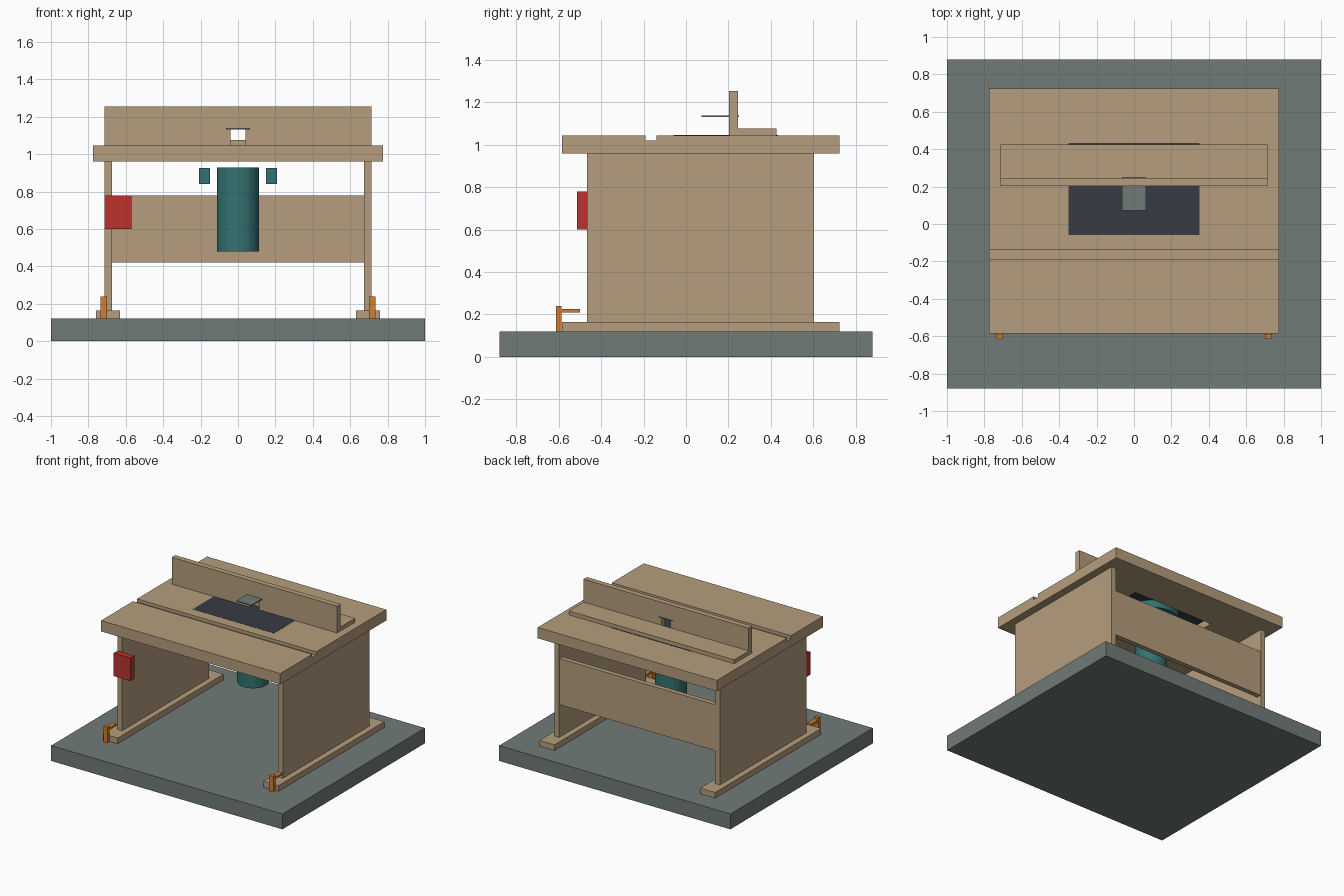
import bpy

if "Cube" in bpy.data.objects:
    bpy.data.objects.remove(bpy.data.objects["Cube"])


def material(name, rgb):
    m = bpy.data.materials.new(name)
    m.diffuse_color = (*rgb, 1)
    m.use_nodes = True
    m.node_tree.nodes["Principled BSDF"].inputs["Base Color"].default_value = m.diffuse_color
    return m


wood = material("wood", (0.46, 0.34, 0.205))
grey = material("floor_grey", (0.165, 0.198, 0.188))
dark = material("dark_plate", (0.038, 0.043, 0.057))
teal = material("teal_metal", (0.034, 0.17, 0.17))
red = material("switch_red", (0.50, 0.032, 0.027))
orange = material("clamp_orange", (0.64, 0.21, 0.032))


def box(name, x, y, z, mat):
    """Axis-aligned box from (min, max) pairs."""
    bpy.ops.mesh.primitive_cube_add(
        size=1, location=[(a + b) / 2 for a, b in (x, y, z)])
    ob = bpy.context.object
    ob.name = name
    ob.scale = [b - a for a, b in (x, y, z)]
    bpy.ops.object.transform_apply(location=False, rotation=False, scale=True)
    if mat:
        ob.data.materials.append(mat)
    return ob


def cylinder(name, r, y, z, mat):
    """Upright smooth cylinder on the x = 0 plane."""
    bpy.ops.mesh.primitive_cylinder_add(
        vertices=48, radius=r, depth=z[1] - z[0], location=(0, y, sum(z) / 2))
    ob = bpy.context.object
    ob.name = name
    ob.data.materials.append(mat)
    bpy.ops.object.shade_smooth_by_angle()
    return ob


def cut(target, x, y, z):
    """Subtract a box from the target."""
    cutter = box("cutter", x, y, z, None)
    mod = target.modifiers.new("cut", 'BOOLEAN')
    mod.operation = 'DIFFERENCE'
    mod.solver = 'EXACT'
    mod.object = cutter
    bpy.context.view_layer.objects.active = target
    bpy.ops.object.modifier_apply(modifier=mod.name)
    bpy.data.objects.remove(cutter)


# Floor slab
box("floor_slab", (-1, 1), (-0.88, 0.88), (0, 0.12), grey)

# Table top with guide groove and opening for the insert plate
top = box("table_top", (-0.775, 0.775), (-0.585, 0.725), (0.96, 1.045), wood)
cut(top, (-0.9, 0.9), (-0.19, -0.14), (1.02, 1.2))
cut(top, (-0.351, 0.351), (-0.058, 0.433), (0.9, 1.2))
box("insert_plate", (-0.351, 0.351), (-0.058, 0.433), (1.02, 1.046), dark)

# Side panels, feet and clamps, mirrored left and right
for side, s in (("left", -1), ("right", 1)):
    def span(a, b):
        return tuple(sorted((s * a, s * b)))
    box(side + "_panel", span(0.675, 0.715), (-0.467, 0.603), (0.165, 0.96), wood)
    box(side + "_foot", span(0.631, 0.76), (-0.585, 0.725), (0.12, 0.165), wood)
    box(side + "_clamp_post", span(0.70, 0.735), (-0.614, -0.588), (0.12, 0.24), orange)
    box(side + "_clamp_arm", span(0.70, 0.735), (-0.588, -0.50), (0.21, 0.226), orange)
    # Motor handles
    box(side + "_motor_handle", span(0.15, 0.208), (0.16, 0.216), (0.84, 0.927), teal)

# Rear stretcher
box("back_panel", (-0.675, 0.675), (0.562, 0.60), (0.42, 0.78), wood)

# Fence with a notch, and its foot
fence = box("fence", (-0.715, 0.715), (0.203, 0.246), (1.045, 1.255), wood)
cut(fence, (-0.04, 0.04), (0.1, 0.3), (1.0, 1.132))
box("fence_foot", (-0.715, 0.715), (0.246, 0.426), (1.045, 1.076), wood)

# Guard over the cutter opening
box("guard", (-0.065, 0.065), (0.073, 0.25), (1.132, 1.139), grey)

# Motor hung under the plate
cylinder("motor_body", 0.113, 0.187, (0.48, 0.928), teal)
cylinder("motor_base", 0.2, 0.187, (0.963, 1.02), teal)

# Power switch
box("switch_box", (-0.715, -0.57), (-0.514, -0.467), (0.60, 0.78), red)
